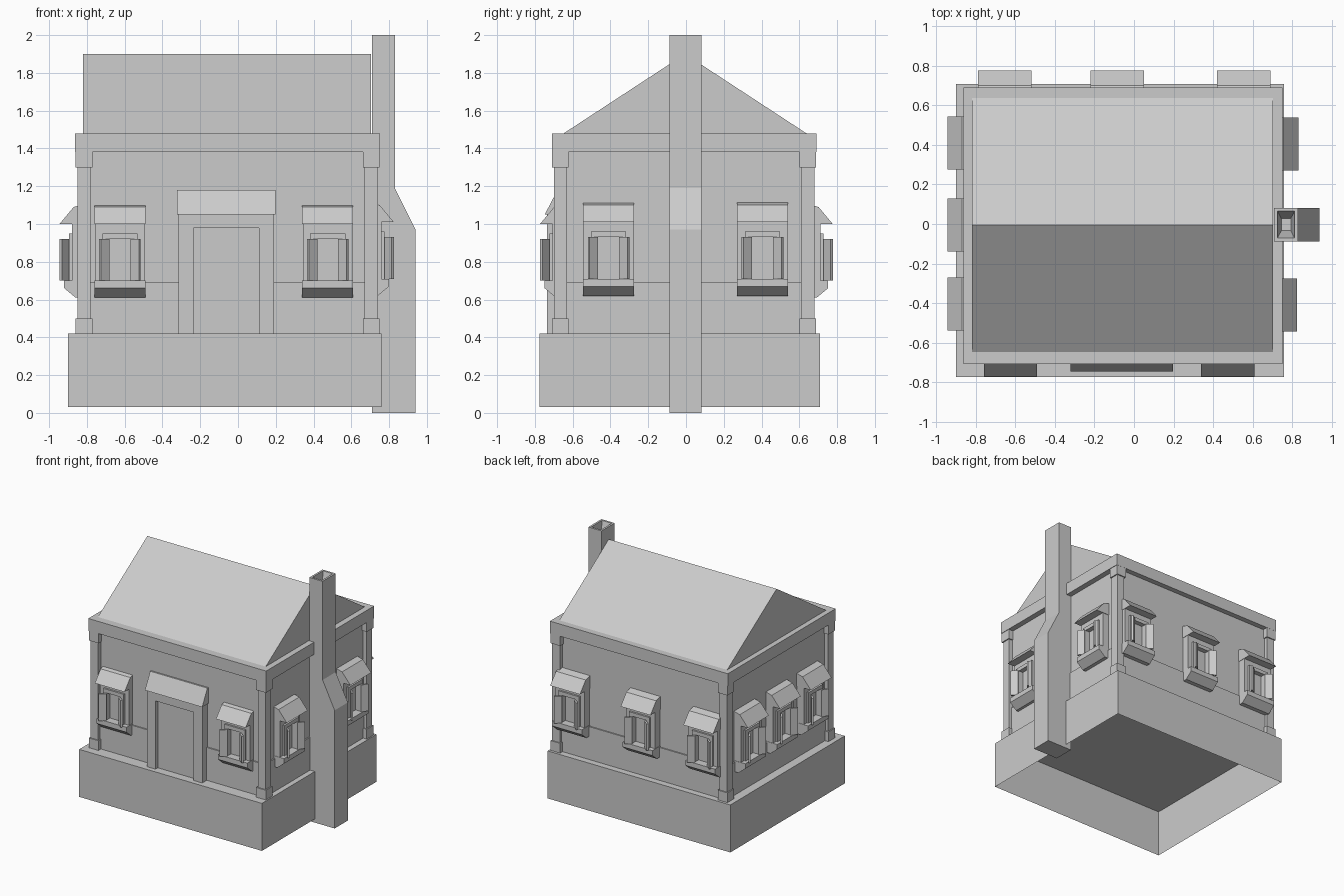
import bpy, bmesh
from math import radians

if "Cube" in bpy.data.objects:
    bpy.data.objects.remove(bpy.data.objects["Cube"])

CX, CY = -0.055, -0.01   # house centre in plan


def finish(name, bm, loc=(0, 0, 0), rot=0):
    bmesh.ops.recalc_face_normals(bm, faces=bm.faces)
    me = bpy.data.meshes.new(name)
    bm.to_mesh(me)
    bm.free()
    ob = bpy.data.objects.new(name, me)
    ob.location = loc
    ob.rotation_euler.z = radians(rot)
    bpy.context.collection.objects.link(ob)
    return ob


def prism(bm, pts, axis, a, b):
    """Extrude a 2D profile between a and b along the given axis."""
    def co(p, t):
        v = list(p)
        v.insert(axis, t)
        return v
    lo = [bm.verts.new(co(p, a)) for p in pts]
    hi = [bm.verts.new(co(p, b)) for p in pts]
    n = len(pts)
    faces = [bm.faces.new(lo), bm.faces.new(hi)]
    for i in range(n):
        j = (i + 1) % n
        faces.append(bm.faces.new((lo[i], lo[j], hi[j], hi[i])))
    return faces


def box(bm, x0, x1, y0, y1, z0, z1):
    return prism(bm, [(x0, y0), (x1, y0), (x1, y1), (x0, y1)], 2, z0, z1)


def frame(bm, w, h, z0, top, y0, y1):
    """Two posts and a lintel around an opening of half width w and top h."""
    outer, zt = top
    for s in (-1, 1):
        box(bm, *sorted((s * w, s * outer)), y0, y1, z0, zt)
    box(bm, -w, w, y0, y1, h, zt)


# Foundation skirt, open underneath
bm = bmesh.new()
faces = box(bm, -0.90, 0.76, -0.775, 0.71, 0.03, 0.42)
bm.faces.remove(faces[0])
finish("foundation", bm)

# Walls with a slightly thicker lower band
for name, hx, hy, z0, z1 in (("upper_wall", 0.762, 0.657, 0.69, 1.38),
                             ("lower_wall", 0.772, 0.667, 0.42, 0.69),
                             ("cornice", 0.808, 0.70, 1.38, 1.48)):
    bm = bmesh.new()
    box(bm, CX - hx, CX + hx, CY - hy, CY + hy, z0, z1)
    finish(name, bm)

# Corner posts with base and capital
for sx in (-1, 1):
    for sy in (-1, 1):
        bm = bmesh.new()
        for half, z0, z1 in ((0.044, 0.42, 0.50), (0.035, 0.50, 1.30), (0.044, 1.30, 1.38)):
            x, y = CX + sx * 0.76, CY + sy * 0.655
            box(bm, x - half, x + half, y - half, y + half, z0, z1)
        finish("corner_post", bm)

# Gable roof
bm = bmesh.new()
prism(bm, [(-0.655, 1.475), (0.645, 1.475), (-0.005, 1.90)], 0, -0.82, 0.705)
finish("roof", bm)

# Chimney with sloped shoulder and hollow flue
bm = bmesh.new()
faces = prism(bm, [(0.71, 0), (0.94, 0), (0.94, 0.97), (0.83, 1.19), (0.83, 2), (0.71, 2)],
              1, -0.088, 0.082)
bm.normal_update()
top = max(faces, key=lambda f: f.calc_center_median().z)
bmesh.ops.recalc_face_normals(bm, faces=bm.faces)
bmesh.ops.inset_region(bm, faces=[top], thickness=0.023)
for v in bmesh.ops.extrude_face_region(bm, geom=[top])["geom"]:
    if isinstance(v, bmesh.types.BMVert):
        v.co.z -= 0.12
        v.co.x = 0.77 + (v.co.x - 0.77) * 0.55
        v.co.y = -0.003 + (v.co.y + 0.003) * 0.45
bm.faces.remove(top)
finish("chimney", bm)


def window(loc, rot):
    """Window facing local -y, with its awning tip at y = 0."""
    bm = bmesh.new()
    # awning wedge and bevelled sill
    prism(bm, [(0, 1.0), (0.13, 1.0), (0.13, 1.105), (0.075, 1.09)], 0, -0.135, 0.135)
    prism(bm, [(0.025, 0.70), (0.025, 0.66), (0.085, 0.61), (0.13, 0.61), (0.13, 0.70)],
          0, -0.135, 0.135)
    # stepped surround and pane
    frame(bm, 0.093, 0.95, 0.70, (0.132, 1.0), 0.065, 0.13)
    frame(bm, 0.06, 0.92, 0.70, (0.093, 0.95), 0.05, 0.13)
    box(bm, -0.06, 0.06, 0.09, 0.13, 0.70, 0.92)
    # splayed shutters
    for s in (-1, 1):
        prism(bm, [(s * 0.06, 0.05), (s * 0.055, 0.036), (s * 0.10, 0), (s * 0.11, 0.012)],
              2, 0.70, 0.92)
    finish("window", bm, loc, rot)


for x in (-0.625, 0.475):
    window((x, -0.773, 0), 0)
for x in (-0.655, -0.085, 0.555):
    window((x, 0.777, 0), 180)
for x, y in ((0.825, -0.41), (0.832, 0.405)):
    window((x, y, 0.01), 90)
for y in (-0.405, -0.005, 0.41):
    window((-0.945, y, 0), -90)

# Doorway: jambs, recessed door and canopy
bm = bmesh.new()
frame(bm, 0.173, 0.98, 0.42, (0.252, 1.05), -0.735, -0.64)
finish("door_frame", bm, (-0.062, 0, 0))
bm = bmesh.new()
box(bm, -0.235, 0.111, -0.705, -0.64, 0.42, 0.98)
finish("door", bm)
bm = bmesh.new()
prism(bm, [(-0.748, 1.05), (-0.64, 1.05), (-0.64, 1.18), (-0.68, 1.18)], 0, -0.322, 0.198)
finish("door_canopy", bm)
